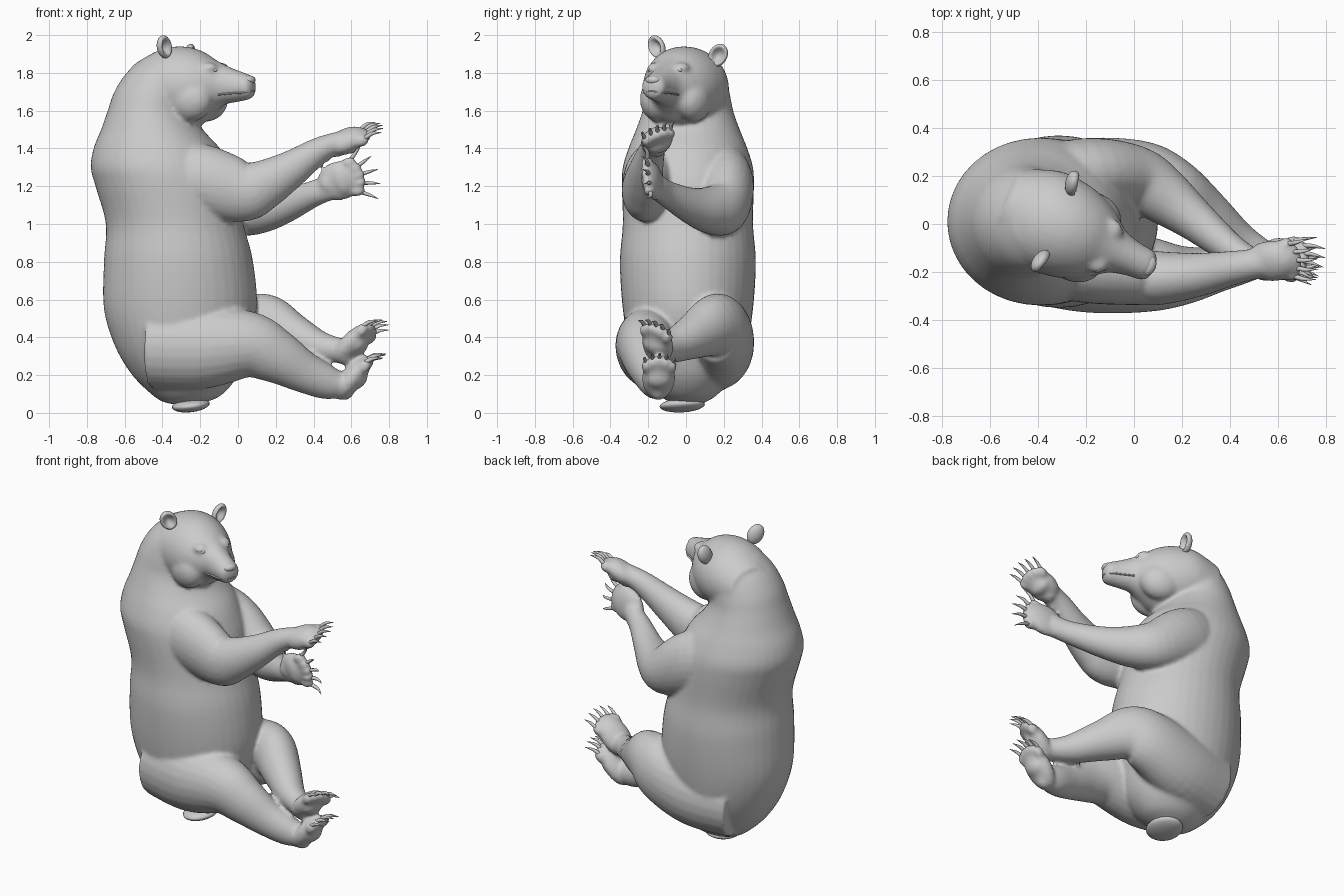
import bpy, bmesh, math
from mathutils import Vector, Matrix

cube = bpy.data.objects.get("Cube")
if cube:
    bpy.data.objects.remove(cube, do_unlink=True)


def spline(rows, steps=5):
    """Catmull-Rom through rows of numbers."""
    pts = [Vector(r) for r in rows]
    out = []
    for i in range(len(pts) - 1):
        p0, p1, p2, p3 = (pts[max(0, min(len(pts) - 1, i + k))] for k in (-1, 0, 1, 2))
        for j in range(steps):
            t = j / steps
            out.append(p1 + (p2 - p0) * (t / 2) + (p0 * 2 - p1 * 5 + p2 * 4 - p3) * (t * t / 2)
                       + (p1 * 3 - p0 - p2 * 3 + p3) * (t ** 3 / 2))
    return out + [pts[-1]]


def tube(bm, rows, hint=(0, 0, 1), axis=None, sides=24):
    """Loft of ellipses; each row is x, y, z, side radius, up radius."""
    rows = spline(rows)
    centres = [Vector(r[:3]) for r in rows]
    rings = []
    for i, r in enumerate(rows):
        t = Vector(axis) if axis else centres[min(i + 1, len(rows) - 1)] - centres[max(i - 1, 0)]
        side = t.cross(Vector(hint)).normalized()
        up = side.cross(t).normalized()
        rings.append([bm.verts.new(centres[i] + side * (r[3] * math.cos(a)) + up * (r[4] * math.sin(a)))
                      for a in (math.tau * k / sides for k in range(sides))])
    for lo, hi in zip(rings, rings[1:]):
        for k in range(sides):
            bm.faces.new((lo[k], lo[k - 1], hi[k - 1], hi[k]))
    bm.faces.new(rings[0])
    bm.faces.new(rings[-1][::-1])


def ball(bm, centre, axes, radii):
    """Ellipsoid with its radii along three given axes."""
    m = Matrix([Vector(a) * r for a, r in zip(axes, radii)]).transposed().to_4x4()
    return bmesh.ops.create_uvsphere(bm, u_segments=24, v_segments=16, radius=1,
                                     matrix=Matrix.Translation(Vector(centre)) @ m)["verts"]


def finish(name, bm):
    bmesh.ops.recalc_face_normals(bm, faces=bm.faces[:])
    mesh = bpy.data.meshes.new(name)
    bm.to_mesh(mesh)
    bm.free()
    ob = bpy.data.objects.new(name, mesh)
    bpy.context.collection.objects.link(ob)
    bpy.ops.object.select_all(action='DESELECT')
    bpy.context.view_layer.objects.active = ob
    ob.select_set(True)
    bpy.ops.object.shade_smooth()
    return ob


body = bmesh.new()

# Torso and neck: z, centre x, half width, half depth
torso = [(.045, -.28, .05, .06), (.06, -.28, .1, .12), (.1, -.27, .16, .19), (.2, -.28, .25, .28),
         (.35, -.3, .31, .35), (.55, -.305, .345, .405), (.8, -.315, .36, .395),
         (1, -.335, .345, .365), (1.2, -.38, .35, .375), (1.3, -.41, .345, .37),
         (1.4, -.43, .315, .335), (1.5, -.455, .275, .27), (1.6, -.465, .24, .225),
         (1.7, -.44, .22, .215), (1.8, -.4, .19, .19), (1.88, -.37, .13, .13)]
tube(body, [(x, .01, z, w, d) for z, x, w, d in torso], hint=(1, 0, 0), axis=(0, 0, 1), sides=40)

# Head, turned to its right: distance forward, height, half width, half height
yaw = math.radians(-24)
face = Vector((math.cos(yaw), math.sin(yaw), 0))
face_left = Vector((-face.y, face.x, 0))
UP = Vector((0, 0, 1))
head_base = Vector((-.4, .03, 0))


def on_head(forward, left, z):
    return head_base + face * forward + face_left * left + UP * z


head = [(-.15, 1.7, .15, .15), (0, 1.73, .21, .195), (.12, 1.73, .21, .21), (.22, 1.722, .185, .195),
        (.3, 1.73, .14, .14), (.36, 1.737, .095, .105), (.43, 1.73, .075, .085),
        (.5, 1.725, .066, .066), (.52, 1.725, .05, .05), (.53, 1.725, .025, .025)]
tube(body, [(*on_head(s, 0, z), w, h) for s, z, w, h in head], axis=face, sides=32)

# Arms and legs, each from trunk to wrist or ankle
limbs = [
    [(-.42, -.13, 1.25, .15, .2), (-.2, -.18, 1.23, .15, .195), (.02, -.22, 1.175, .12, .165),
     (.13, -.225, 1.205, .11, .135), (.28, -.21, 1.29, .09, .1), (.43, -.18, 1.39, .07, .07),
     (.55, -.16, 1.44, .06, .055)],
    [(-.42, .15, 1.27, .16, .2), (-.2, .21, 1.2, .15, .19), (.0, .2, 1.09, .13, .15),
     (.12, .12, 1.075, .12, .125), (.25, .02, 1.1, .09, .095), (.4, -.1, 1.16, .065, .07),
     (.5, -.155, 1.2, .05, .07)],
    [(-.45, -.12, .36, .2, .23), (-.2, -.18, .35, .19, .225), (.05, -.21, .36, .16, .18),
     (.2, -.215, .3, .125, .145), (.35, -.19, .215, .095, .11), (.48, -.16, .16, .08, .09),
     (.57, -.15, .15, .06, .06)],
    [(-.45, .12, .34, .2, .23), (-.2, .17, .36, .19, .23), (.02, .19, .42, .16, .2),
     (.15, .15, .46, .135, .17), (.28, .05, .41, .115, .125), (.43, -.07, .35, .085, .085),
     (.56, -.14, .33, .06, .06)],
]
for rows in limbs:
    tube(body, rows)


def paw(name, centre, forward, sole, size, fan, curl):
    """Palm, pads and toes join the body; the claws are their own object."""
    c = Vector(centre)
    f = Vector(forward).normalized()
    n = Vector(sole)
    n = (n - f * n.dot(f)).normalized()
    s = n.cross(f)
    length, width, thick = size
    ball(body, c, (f, s, n), size)
    ball(body, c + n * thick * .55 + f * length * .1, (f, s, n), (length * .4, width * .75, thick * .65))
    ball(body, c + n * thick * .35 - f * length * .55, (f, s, n), (length * .35, width * .5, thick * .65))
    claws = bmesh.new()
    for i in range(-2, 3):
        a = i * fan
        d = f * math.cos(a) + s * math.sin(a)
        toe = c + f * (length * (.82 - .05 * i * i)) + s * (width * .39 * i) + n * thick * .2
        ball(body, toe, (f, s, n), (.04, .025, .032))
        root = toe + d * .02 - n * .008
        tip = root + (d + n * curl).normalized() * .095
        mid = (root + tip) / 2 - n * .012
        tube(claws, [(*root, .011, .013), (*mid, .008, .01), (*tip, .001, .001)], hint=n, sides=8)
    finish(name + "_claws", claws)


paw("right_hand", (.575, -.155, 1.44), (.88, .03, .42), (.5, .35, -.8), (.115, .088, .062), .1, .05)
paw("left_hand", (.54, -.175, 1.23), (.93, -.2, .28), (.25, -.95, 0), (.125, .105, .05), .32, .1)
paw("right_foot", (.605, -.145, .185), (.62, .03, .78), (.78, 0, -.62), (.14, .088, .06), .08, .75)
paw("left_foot", (.61, -.15, .365), (.68, -.03, .7), (.65, -.45, -.6), (.135, .088, .058), .08, .6)

# Brow and cheeks
for sign in (1, -1):
    ball(body, on_head(.3, sign * .075, 1.825), (face, face_left, UP), (.05, .045, .03))
    ball(body, on_head(.2, sign * .1, 1.66), (face, face_left, UP), (.13, .095, .12))

# Fuse everything into one soft skin
skin = finish("body", body)
remesh = skin.modifiers.new("fuse", 'REMESH')
remesh.mode = 'VOXEL'
remesh.voxel_size = .012
remesh.use_smooth_shade = True
soften = skin.modifiers.new("soften", 'SMOOTH')
soften.factor = .5
soften.iterations = 7
for m in ("fuse", "soften"):
    bpy.ops.object.modifier_apply(modifier=m)
bpy.ops.object.shade_smooth()

# Ears: thick discs dished on the front
for name, place, sign in (("left_ear", (-.255, .17, 1.893), 1), ("right_ear", (-.39, -.155, 1.938), -1)):
    bm = bmesh.new()
    verts = ball(bm, (0, 0, 0), Matrix.Identity(3), (1, 1, 1))
    front = (face + face_left * sign * .25).normalized()
    wide = UP.cross(front)
    up = (UP + face_left * sign * .2).normalized()
    for v in verts:
        x, y, z = v.co
        if x > 0:
            x -= 1.5 * max(0, 1 - (y * y + z * z) / .6)
        v.co = Vector(place) + front * x * .032 + wide * y * .052 + up * z * .062
    finish(name, bm)

# Tail: small flat flap under the rump
bm = bmesh.new()
ball(bm, (-.25, -.02, .04), (Vector((1, 0, .1)), Vector((0, 1, .05)), UP), (.1, .12, .036))
finish("tail", bm)

# Eyes and nose
for name, sign in (("left_eye", 1), ("right_eye", -1)):
    bm = bmesh.new()
    ball(bm, on_head(.338, sign * .08, 1.815), (face, face_left, UP), (.014, .016, .011))
    finish(name, bm)
bm = bmesh.new()
ball(bm, on_head(.505, 0, 1.762), (face, face_left, UP), (.03, .042, .024))
finish("nose", bm)

# Lip line around the muzzle
bm = bmesh.new()
half = [(.36, .083, 1.685), (.43, .068, 1.692), (.49, .058, 1.695), (.518, .03, 1.7)]
path = half + [(.525, 0, 1.703)] + [(s, -w, z) for s, w, z in reversed(half)]
tube(bm, [(*on_head(*p), .006, .005) for p in path], sides=8)
finish("lips", bm)
